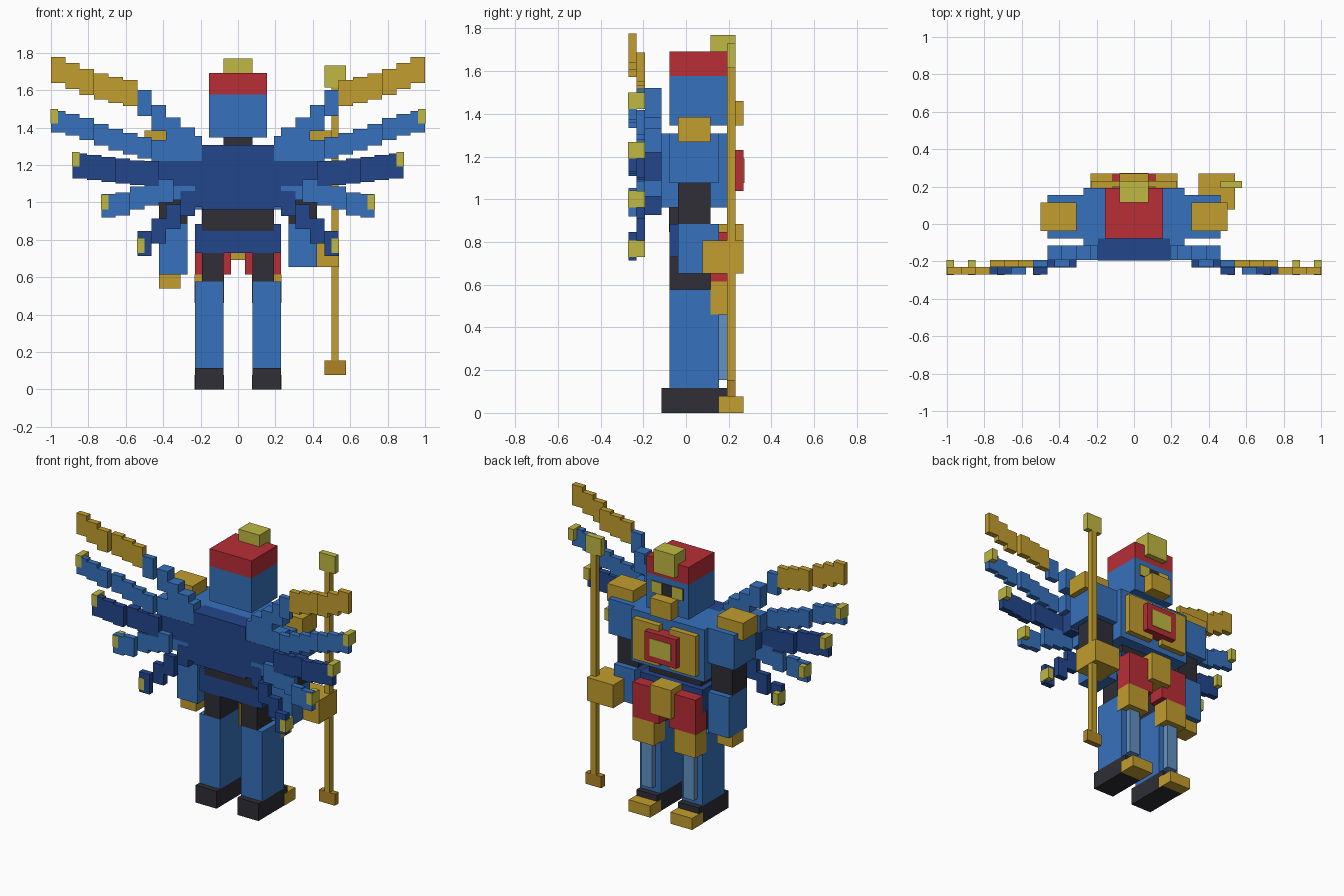
import bpy, bmesh
from mathutils import Vector

if "Cube" in bpy.data.objects:
    bpy.data.objects.remove(bpy.data.objects["Cube"])

U = 2 / 52      # one block of the grid
E = 0.06        # small lift that keeps overlapping faces apart


def material(name, r, g, b):
    lin = [((c / 255 + 0.055) / 1.055) ** 2.4 for c in (r, g, b)] + [1]
    m = bpy.data.materials.new(name)
    m.use_nodes = True
    m.diffuse_color = lin
    m.node_tree.nodes["Principled BSDF"].inputs["Base Color"].default_value = lin
    return m


BLUE = material("blue", 54, 113, 188)
NAVY = material("navy", 35, 70, 140)
PALE = material("pale_blue", 98, 146, 196)
DARK = material("charcoal", 46, 46, 54)
RED = material("red", 184, 46, 54)
GOLD = material("gold", 194, 157, 46)
LIME = material("yellow_green", 192, 184, 66)
BRONZE = material("bronze", 176, 132, 38)


def blocks(name, boxes, mirror=False):
    """One object from boxes: (material, (x0, x1), (y0, y1), (z0, z1))."""
    bm = bmesh.new()
    mats = []
    for mat, *spans in boxes:
        if mat not in mats:
            mats.append(mat)
        lo, hi = (Vector(v) * U for v in zip(*spans))
        for side in ((1, -1) if mirror else (1,)):
            verts = bmesh.ops.create_cube(bm, size=1)["verts"]
            for v in verts:
                v.co = Vector(b * (0.5 + c) + a * (0.5 - c) for a, b, c in zip(lo, hi, v.co))
                v.co.x *= side
            for f in {f for v in verts for f in v.link_faces}:
                f.material_index = mats.index(mat)
    bmesh.ops.recalc_face_normals(bm, faces=bm.faces)
    mesh = bpy.data.meshes.new(name)
    bm.to_mesh(mesh)
    bm.free()
    for m in mats:
        mesh.materials.append(m)
    obj = bpy.data.objects.new(name, mesh)
    bpy.context.collection.objects.link(obj)


def part(name, mat, x, y, z, mirror=False):
    blocks(name, [(mat, x, y, z)], mirror)


def feather(name, path, thick, color, tip=None, gold_from=99, lift=0):
    """Stepped feather following (x, z) points, moving backwards outwards."""
    end, start = path[0][0], path[-1][0]
    boxes = []
    x = end
    while x > start:
        x0 = max(x - 2, start)
        mid = (x + x0) / 2
        for (xa, za), (xb, zb) in zip(path, path[1:]):
            if xb <= mid <= xa:
                z = zb + (za - zb) * (mid - xb) / (xa - xb)
        s = (mid - start) / (end - start)
        y = -7 if s > 0.68 else -6 if s > 0.33 else -5
        depth = 2 if y == -5 else 1
        mat = GOLD if mid > gold_from else color
        boxes.append((mat, (x0, x), (y - lift, y + depth),
                      (z - thick / 2 - lift, z + thick / 2 + lift)))
        x = x0
    if tip:
        boxes.append((LIME, (end - 1, end + E), (-7 - E, -5), (tip, tip + 2)))
    blocks(name, boxes, mirror=True)


# Head
part("neck", DARK, (-2, 2), (0, 3), (34, 35))
part("head", BLUE, (-4, 4), (-2, 5), (35, 41))
part("cap", RED, (-4, 4), (-2, 5), (41, 44))
blocks("crest", [(LIME, (-2, 2), (3, 6), (44, 46)), (LIME, (-2, 2), (5, 6), (42, 44))])
part("visor", DARK, (-3, 3), (5, 5.1), (38, 40))
part("eyes", LIME, (1, 3), (5, 5.2), (38, 40), True)
part("mouth_guard", GOLD, (-2, 2), (5, 7), (35, 38))

# Torso
part("torso", BLUE, (-7, 7), (-2, 5), (25, 34))
part("back_pack", NAVY, (-5, 5), (-5 - E, -2), (25, 34))
part("chest_plates", GOLD, (1, 6), (5, 6), (26, 33), True)
part("chest_emblem", RED, (-3, 3), (5, 7), (27, 32))
part("chest_gem", LIME, (-2, 2), (7, 7.1), (28, 31))
part("waist", DARK, (-5, 5), (-2 - E, 3), (22, 25))
part("hips", NAVY, (-6, 6), (-2, 4), (19, 23))
part("skirt_plates", RED, (1, 6), (3, 6), (16, 22), True)
part("belt_buckle", GOLD, (-2, 2), (4, 7), (18, 23))

# Legs
part("thighs", DARK, (2, 5), (-2, 3), (15, 19), True)
part("shins", BLUE, (2, 6), (-2, 4), (3, 15), True)
part("shin_strips", PALE, (3, 5), (4, 5), (4, 15), True)
part("knee_guards", GOLD, (2 - E, 6 + E), (3, 6), (12, 16), True)
part("feet", DARK, (2, 6), (-3, 5), (0, 3), True)
part("toe_caps", GOLD, (2 - E, 6 + E), (4, 7), (0, 2), True)

# Arms
part("shoulders", BLUE, (7, 12), (-2, 4), (28, 34), True)
part("shoulder_pads", GOLD, (8, 13), (-1, 3), (33, 36), True)
part("elbows", DARK, (7, 11), (-1, 3), (23, 28), True)
part("right_forearm", BLUE, (-11, -7), (-1, 4), (16, 23))
part("right_hand", GOLD, (-11, -8), (0, 3), (14, 16))
part("left_forearm", BLUE, (7, 11), (-1, 4), (17, 23))
part("left_hand", GOLD, (9, 14 + E), (2, 7), (17, 21))

# Staff
part("staff_shaft", GOLD, (13, 14), (5, 6), (4, 42))
part("staff_foot", BRONZE, (12, 15), (5, 6), (2, 4))
part("staff_head", LIME, (12, 15), (5, 6), (42, 45))

# Wings
part("wing_roots", BLUE, (5, 7), (-4, -2), (25, 34), True)
feather("wing_feather_top", [(26, 44.8), (20, 42.3), (14, 41), (13, 39.8), (10, 36.7),
                             (7, 34.6), (5, 33)], 3.6, BLUE, gold_from=14)
feather("wing_feather_upper", [(26, 37.4), (22, 36.6), (18, 35), (13, 33.6), (9, 32.8),
                               (5, 31.5)], 3, BLUE, tip=37)
feather("wing_feather_middle", [(23, 31.2), (18, 30.6), (13, 30), (5, 30)], 3.4, NAVY,
        tip=31, lift=E / 2)
feather("wing_feather_lower", [(19, 25.4), (16, 25.8), (13, 27), (10, 27.6), (5, 28.5)],
        3.2, BLUE, tip=25)
feather("wing_feather_bottom", [(14, 19.6), (12, 21), (10, 23), (8, 25), (5, 27.5)],
        3.4, NAVY, tip=19, lift=E / 2)
